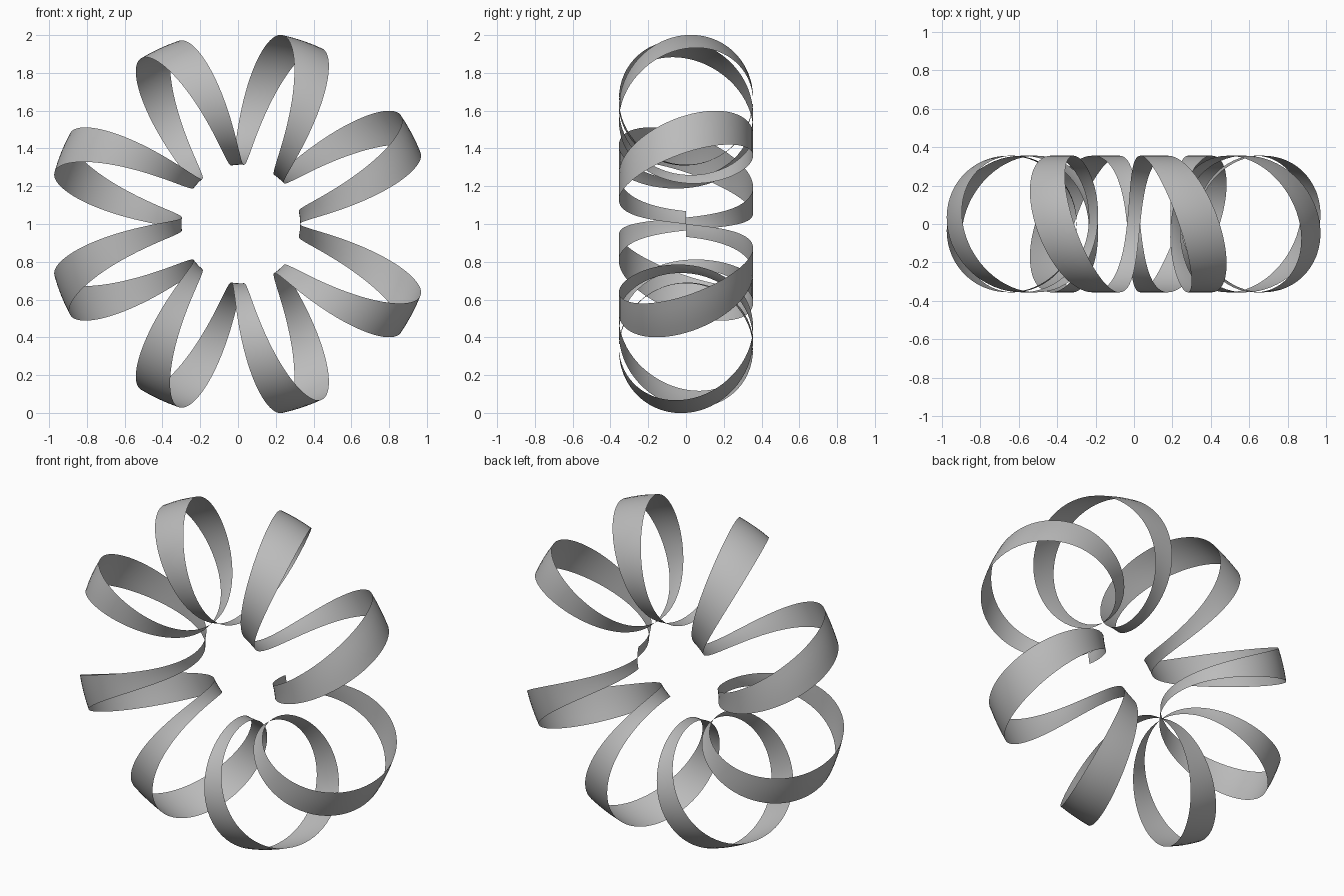
import bpy
import bmesh
from math import sin, cos, pi, radians

cube = bpy.data.objects.get("Cube")
if cube:
    bpy.data.objects.remove(cube, do_unlink=True)

TURNS = 8
RING_RADIUS = 0.669      # centre of the ring to centre of a coil
COIL_RADIUS = 0.355
BAND = radians(12.5)     # angle of the ring covered by the ribbon width
SWEEP = 2 * pi - BAND    # leaves the two ends meeting edge to edge
CENTRE_X, CENTRE_Z = 0.015, 1.0
STEPS, STRIPS = TURNS * 64, 4

# Plain grey
grey = bpy.data.materials.new("grey")
grey.use_nodes = True
colour = (0.5, 0.5, 0.5, 1)
grey.diffuse_color = colour
grey.node_tree.nodes["Principled BSDF"].inputs["Base Color"].default_value = colour


def wind(along, across):
    """Place a ribbon point (both values 0 to 1) on the ring-shaped coil."""
    turn = 2 * pi * TURNS * along
    angle = SWEEP * along + BAND * across
    radius = RING_RADIUS - COIL_RADIUS * cos(turn)
    return (CENTRE_X + radius * cos(angle),
            -COIL_RADIUS * sin(turn),
            CENTRE_Z + radius * sin(angle))


# Flat strip wound into a ring of coils
bm = bmesh.new()
bmesh.ops.create_grid(bm, x_segments=STEPS, y_segments=STRIPS, size=0.5)
for v in bm.verts:
    v.co = wind(v.co.x + 0.5, v.co.y + 0.5)

# Face the ribbon away from the core of the coil
bm.normal_update()
bm.faces.ensure_lookup_table()
face = bm.faces[0]
if face.normal.x > 0:
    bmesh.ops.reverse_faces(bm, faces=bm.faces[:])
for f in bm.faces:
    f.smooth = True

mesh = bpy.data.meshes.new("coiled_ribbon")
bm.to_mesh(mesh)
bm.free()
mesh.materials.append(grey)
ribbon = bpy.data.objects.new("coiled_ribbon", mesh)
bpy.context.collection.objects.link(ribbon)
